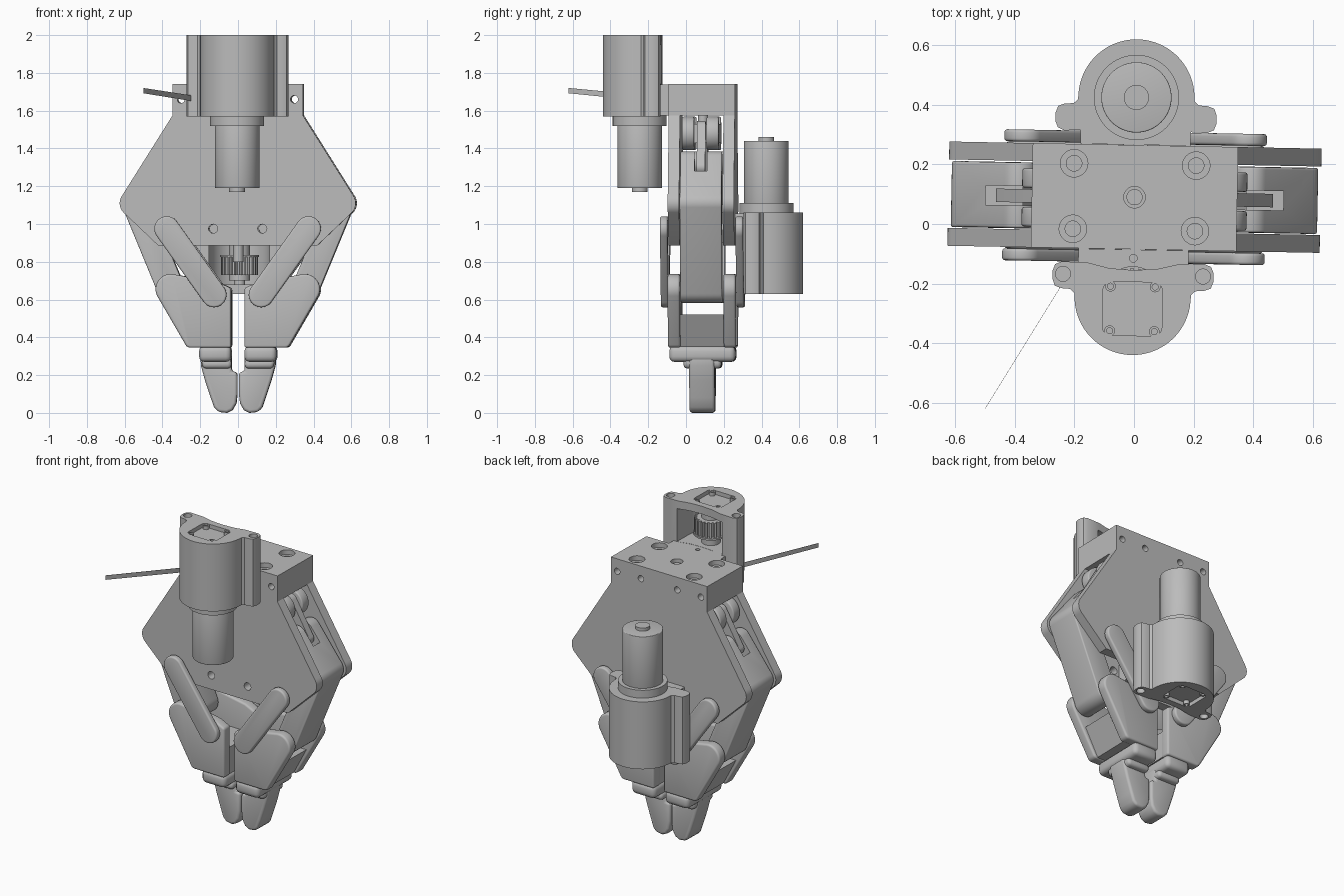
import bpy, bmesh
from math import sin, cos, pi, radians
from mathutils import Matrix, Vector
from mathutils.geometry import convex_hull_2d

cube = bpy.data.objects.get("Cube")
if cube:
    bpy.data.objects.remove(cube, do_unlink=True)

grey = bpy.data.materials.new("machined_grey")
grey.use_nodes = True
colour = (0.5, 0.5, 0.5, 1)
grey.diffuse_color = colour
grey.node_tree.nodes["Principled BSDF"].inputs["Base Color"].default_value = colour
parts = []


def prism(name, pts, a, b, axis="y", bevel=0.0, keep=True):
    """Extrude a closed 2D outline from a to b along an axis."""
    place = {"y": lambda p, d: (p[0], d, p[1]),
             "z": lambda p, d: (p[0], p[1], d)}[axis]
    bm = bmesh.new()
    low = [bm.verts.new(place(p, a)) for p in pts]
    high = [bm.verts.new(place(p, b)) for p in pts]
    bm.faces.new(low)
    bm.faces.new(high)
    n = len(pts)
    for i in range(n):
        j = (i + 1) % n
        bm.faces.new((low[i], low[j], high[j], high[i]))
    bmesh.ops.recalc_face_normals(bm, faces=bm.faces)
    mesh = bpy.data.meshes.new(name)
    bm.to_mesh(mesh)
    bm.free()
    ob = bpy.data.objects.new(name, mesh)
    bpy.context.collection.objects.link(ob)
    mesh.materials.append(grey)
    if bevel:
        mod = ob.modifiers.new("soft_edge", "BEVEL")
        mod.width, mod.segments = bevel, 3
        mod.limit_method, mod.angle_limit = "ANGLE", radians(40)
        apply(ob, mod)
    if keep:
        parts.append(ob)
    return ob


def apply(ob, mod):
    bpy.context.view_layer.objects.active = ob
    bpy.ops.object.modifier_apply(modifier=mod.name)


def circle(x, y, r, n=40):
    return [(x + r * cos(2 * pi * i / n), y + r * sin(2 * pi * i / n)) for i in range(n)]


def hull(*discs):
    """Convex outline round discs (x, y, r); r = 0 gives a corner."""
    pts = []
    for x, y, r in discs:
        pts += circle(x, y, r) if r else [(x, y)]
    return [pts[i] for i in convex_hull_2d([Vector(p) for p in pts])]


def rect(x0, x1, y0, y1):
    return [(x0, y0), (x1, y0), (x1, y1), (x0, y1)]


def cut(ob, pts, a, b, axis):
    cutter = prism("cutter", pts, a, b, axis, keep=False)
    cutter.hide_render = True
    mod = ob.modifiers.new("hole", "BOOLEAN")
    mod.operation, mod.solver, mod.object = "DIFFERENCE", "EXACT", cutter
    apply(ob, mod)
    bpy.data.objects.remove(cutter, do_unlink=True)


FRONT, BACK, MID = -0.085, 0.265, 0.09

# Top mounting block with countersunk and side holes
block = prism("top_block", rect(-0.345, 0.345, FRONT, BACK), 1.575, 1.74, "z")
for x in (-0.205, 0.205):
    for y in (-0.02, 0.2):
        cut(block, circle(x, y, 0.046), 1.71, 1.8, "z")
        cut(block, circle(x, y, 0.026), 1.64, 1.8, "z")
cut(block, circle(0, MID, 0.036), 1.5, 1.8, "z")
for x in (-0.3, -0.13, 0.13, 0.3):
    cut(block, circle(x, 1.66, 0.02, 20), -0.2, 0.4, "y")

# Side plates
outline = hull(*[(s * x, z, r) for s in (1, -1) for x, z, r in
                 ((0.345, 1.575, 0), (0.555, 1.11, 0.07), (0.42, 0.885, 0))])
for name, a, b in (("front_plate", FRONT, -0.025), ("back_plate", 0.205, BACK)):
    plate = prism(name, outline, a, b)
    for x in (-0.13, 0.13):
        cut(plate, circle(x, 0.975, 0.024, 20), a - 0.05, b + 0.05, "y")

# Lead screw, carriage and lower bridge between the plates
prism("lead_screw", circle(0, MID, 0.027), 0.8, 1.72, "z")
prism("carriage", rect(-0.24, 0.24, 1.43, 1.53), 0, 0.18)
prism("lower_bridge", rect(-0.09, 0.09, 0.9, 1.06), -0.025, 0.205)

# Linkage and fingers, mirrored left and right
for side, s in (("left", 1), ("right", -1)):
    def part(name, pts, a, b, bevel=0.0):
        return prism(f"{side}_{name}", [(s * x, z) for x, z in pts], a, b, "y", bevel)

    part("outer_link", hull((0.545, 1.11, 0.07), (0.355, 0.655, 0.072)), -0.022, 0.2, 0.008)
    lever = part("lever", hull((0.545, 1.11, 0.07), (0.39, 1.325, 0.06)), -0.021, 0.199, 0.008)
    cut(lever, [(s * x, z) for x, z in rect(0.25, 0.5, 1.24, 1.5)], 0.055, 0.12, "y")
    part("connecting_bar", hull((0.3, 1.5, 0.045), (0.43, 1.3, 0.035)), 0.065, 0.11)
    for name, a, b in (("front_wheel", -0.015, 0.05), ("back_wheel", 0.115, 0.18)):
        part(name, circle(0.29, 1.48, 0.088), a, b, 0.008)

    # Straps outside the plates
    for name, a, b in (("front_strap", -0.13, -0.09), ("back_strap", 0.27, 0.31)):
        part(name, hull((0.375, 0.975, 0.066), (0.125, 0.625, 0.066)), a, b, 0.01)

    # Finger cheeks, core, cap and tip
    cheek = hull((0.355, 0.655, 0.08), (0.25, 0.375, 0.03), (0.035, 0.345, 0),
                 (0.035, 0.66, 0), (0.1, 0.69, 0))
    part("front_cheek", cheek, -0.09, -0.025, 0.012)
    part("back_cheek", cheek, 0.205, 0.27, 0.012)
    part("finger_core", [(0.04, 0.35), (0.25, 0.35), (0.34, 0.52), (0.04, 0.52)], -0.04, 0.22)
    part("finger_cap", rect(0.035, 0.205, 0.27, 0.355), FRONT, BACK, 0.028)
    part("finger_tip", [(0.2, 0.31), (0.197, 0.25), (0.175, 0.17), (0.145, 0.08), (0.128, 0.03),
                        (0.105, 0.005), (0.06, 0.0), (0.03, 0.015), (0.01, 0.05), (0.004, 0.1),
                        (0.004, 0.215), (0.035, 0.22), (0.035, 0.31)], 0.02, 0.155, 0.022)
    # Flare where the tip meets the cap
    part("tip_flare", [(0.195, 0.285), (0.188, 0.235), (0.035, 0.235), (0.035, 0.285)],
         -0.01, 0.19, 0.02)

# Gear motor: built at the front, then turned over for the back
first = len(parts)
CY = -0.245
ear = [(0.08, -0.15), (0.15, -0.133), (0.24, -0.13), (0.262, -0.14), (0.27, -0.16),
       (0.27, -0.19), (0.262, -0.212), (0.24, -0.22), (0.21, -0.222), (0.196, -0.235)]
half = ear + [(0.195 * cos(a), CY - 0.195 * sin(a)) for a in [pi * i / 40 for i in range(1, 20)]]
shape = [(0, -0.155)] + half + [(0, CY - 0.195)] + [(-x, y) for x, y in reversed(half)]
housing = prism("motor_housing", shape, 1.57, 2.0, "z")
cut(housing, hull((0, CY, 0.16), (0.16, 0, 0), (-0.16, 0, 0)), 1.74, 1.95, "z")
recess = hull(*[(x, y, 0.03) for x in (-0.07, 0.07) for y in (-0.225, -0.345)])
cut(housing, recess, 1.975, 2.1, "z")
for x in (-0.235, 0.235):
    cut(housing, circle(x, -0.172, 0.025), 1.9, 2.1, "z")
for x in (-0.075, 0.075):
    for y in (-0.21, -0.36):
        boss = prism("cap_boss", circle(x, y, 0.018, 20), 1.96, 1.998, "z")
        cut(boss, circle(x, y, 0.01, 16), 1.98, 2.1, "z")
foot = prism("motor_foot", rect(-0.185, 0.185, -0.17, -0.086), 1.575, 1.739, "z")
cut(foot, circle(0, -0.115, 0.013, 16), 1.7, 1.8, "z")
prism("motor_collar", circle(0, CY, 0.143, 64), 1.52, 1.575, "z")
prism("motor_can", circle(0, CY, 0.118, 64), 1.19, 1.53, "z", 0.004)
prism("motor_end", circle(0, CY, 0.042), 1.17, 1.2, "z")
teeth = [(r * cos(2 * pi * (i + d) / 22), CY + r * sin(2 * pi * (i + d) / 22))
         for i in range(22) for d, r in ((0, 0.08), (0.3, 0.08), (0.45, 0.097), (0.85, 0.097))]
prism("toothed_pulley", teeth, 1.8, 1.9, "z")
prism("pulley_flange", circle(0, CY, 0.103), 1.795, 1.806, "z")
prism("pulley_hub", circle(0, CY, 0.055), 1.73, 1.93, "z")
prism("pulley_shaft", circle(0, CY, 0.03), 1.73, 1.96, "z")
centre = Vector((0, MID, 1.315))
turn = Matrix.Translation(centre) @ Matrix.Rotation(pi, 4, "X") @ Matrix.Translation(-centre)
for ob in parts[first:]:
    twin = ob.copy()
    twin.data = ob.data.copy()
    twin.data.transform(turn)
    twin.name = "back_" + ob.name
    ob.name = "front_" + ob.name
    bpy.context.collection.objects.link(twin)
    parts.append(twin)

# Thin upright ribbon running out from the front motor
ribbon = prism("ribbon", [(-0.5, 1.692), (-0.24, 1.65), (-0.24, 1.68), (-0.5, 1.72)], -0.001, 0.001)
for v in ribbon.data.vertices:
    v.co.y += -0.2 + (v.co.x + 0.24) * 0.42 / 0.26

# Slight turn of the whole assembly, then smooth shading with sharp edges
bpy.ops.object.select_all(action="DESELECT")
for ob in parts:
    if ob is not ribbon:
        ob.data.transform(Matrix.Rotation(radians(-1.1), 4, "Z"))
    ob.select_set(True)
bpy.context.view_layer.objects.active = parts[0]
bpy.ops.object.shade_smooth_by_angle(angle=radians(35))
